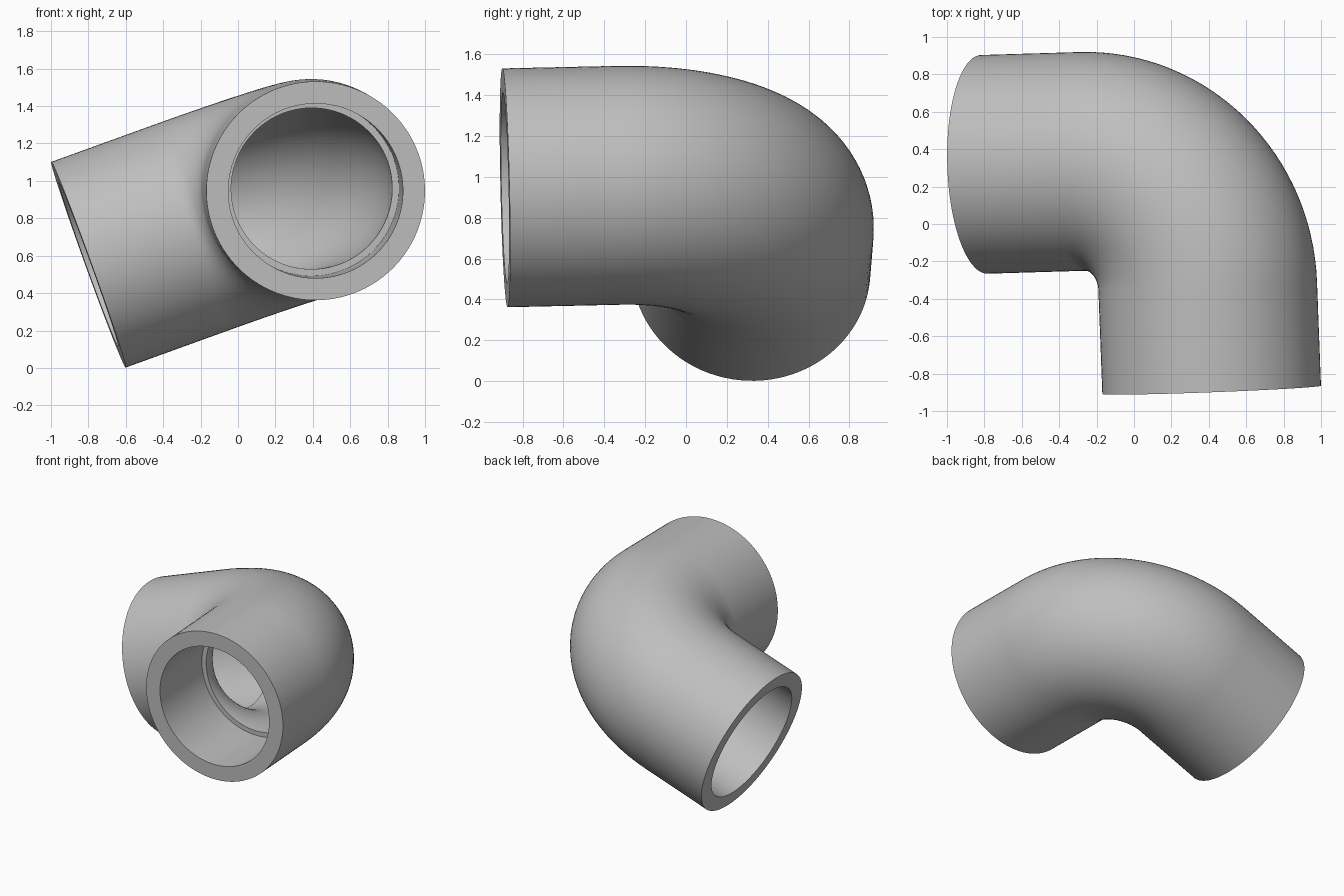
import bpy, bmesh, math
from mathutils import Vector

if "Cube" in bpy.data.objects:
    bpy.data.objects.remove(bpy.data.objects["Cube"], do_unlink=True)

# Main dimensions
SIDES, BEND_STEPS = 96, 32
OUTER, SOCKET, BORE = 0.585, 0.467, 0.431
BEND, ARM = 0.685, 1.242

# Axes of the two arms, and the point where they meet
corner = Vector((0.368, 0.354, 0.974))
front_dir = Vector((0.038, -1, -0.022)).normalized()
side_dir = Vector((-0.94, -0.028, -0.34))
side_dir = (side_dir - front_dir * side_dir.dot(front_dir)).normalized()
across = front_dir.cross(side_dir).normalized()
pivot = corner + (front_dir + side_dir) * BEND


def arm_section(direction, outward, distance, radius):
    return corner + direction * distance, outward, radius


def bend_sections(radius):
    result = []
    for i in range(BEND_STEPS + 1):
        a = math.pi / 2 * i / BEND_STEPS
        outward = -side_dir * math.cos(a) - front_dir * math.sin(a)
        result.append((pivot + outward * BEND, outward, radius))
    return result


# Outer skin, far mouth and socket, bore, then near socket and mouth
front = lambda d, r: arm_section(front_dir, -side_dir, d, r)
side = lambda d, r: arm_section(side_dir, -front_dir, d, r)
sections = [front(ARM, OUTER), *bend_sections(OUTER), side(ARM, OUTER),
            side(ARM, SOCKET), side(BEND, SOCKET),
            *reversed(bend_sections(BORE)),
            front(BEND, SOCKET), front(ARM, SOCKET)]

bm = bmesh.new()
rings = []
for centre, outward, radius in sections:
    ring = []
    for i in range(SIDES):
        a = math.tau * i / SIDES
        ring.append(bm.verts.new(centre + (outward * math.cos(a) + across * math.sin(a)) * radius))
    rings.append(ring)
for k, ring in enumerate(rings):
    following = rings[(k + 1) % len(rings)]
    for i in range(SIDES):
        j = (i + 1) % SIDES
        bm.faces.new((ring[i], ring[j], following[j], following[i]))
bmesh.ops.recalc_face_normals(bm, faces=bm.faces[:])

mesh = bpy.data.meshes.new("pipe_elbow")
bm.to_mesh(mesh)
bm.free()
elbow = bpy.data.objects.new("pipe_elbow", mesh)
bpy.context.collection.objects.link(elbow)

# Plain grey plastic
grey = bpy.data.materials.new("grey_plastic")
grey.use_nodes = True
colour = (0.52, 0.52, 0.52, 1)
grey.diffuse_color = colour
grey.node_tree.nodes["Principled BSDF"].inputs["Base Color"].default_value = colour
mesh.materials.append(grey)

# Smooth walls with crisp mouth and socket edges
bpy.ops.object.select_all(action="DESELECT")
elbow.select_set(True)
bpy.context.view_layer.objects.active = elbow
bpy.ops.object.shade_smooth_by_angle(angle=math.radians(30))
